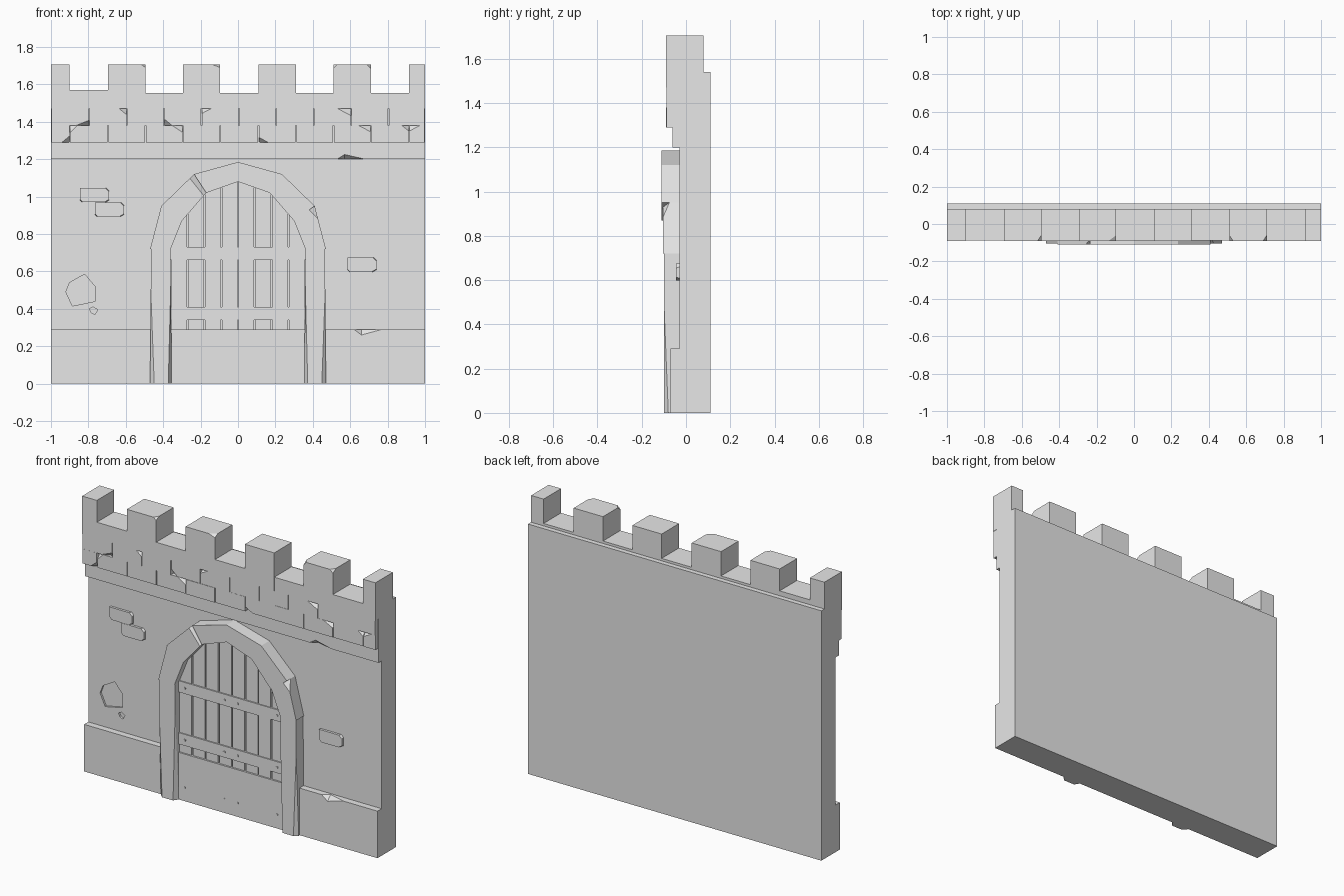
import bpy, bmesh, random
from mathutils import Vector

random.seed(4)
cube = bpy.data.objects.get("Cube")
if cube:
    bpy.data.objects.remove(cube)

GREY = (0.8, 0.8, 0.8, 1)
stone = bpy.data.materials.new("plain_grey")
stone.use_nodes = True
stone.diffuse_color = GREY
stone.node_tree.nodes["Principled BSDF"].inputs["Base Color"].default_value = GREY


def prism(name, pts, front, back, chips=()):
    """Extrude an x-z outline from front to back; chips slice off front corners.
    A chip is (x, z, side_x, side_z, width, height, depth)."""
    bm = bmesh.new()
    face = bm.faces.new([bm.verts.new((x, front, z)) for x, z in pts])
    new = bmesh.ops.extrude_face_region(bm, geom=[face])["geom"]
    bmesh.ops.translate(bm, vec=(0, back - front, 0),
                        verts=[v for v in new if isinstance(v, bmesh.types.BMVert)])
    for x, z, sx, sz, w, h, d in chips:
        cut = bmesh.ops.bisect_plane(
            bm, geom=bm.verts[:] + bm.edges[:] + bm.faces[:], clear_outer=True,
            plane_co=(x - sx * w, front, z), plane_no=Vector((sx / w, -1 / d, sz / h)).normalized())
        edges = [e for e in cut["geom_cut"] if isinstance(e, bmesh.types.BMEdge)]
        bmesh.ops.holes_fill(bm, edges=edges)
    bmesh.ops.recalc_face_normals(bm, faces=bm.faces[:])
    mesh = bpy.data.meshes.new(name)
    bm.to_mesh(mesh)
    bm.free()
    mesh.materials.append(stone)
    ob = bpy.data.objects.new(name, mesh)
    bpy.context.collection.objects.link(ob)
    return ob


def block(name, x0, x1, z0, z1, front, back, corners=()):
    """Box with chipped corners given as (side_x, side_z, width, height, depth)."""
    chips = [(x1 if c[0] > 0 else x0, z1 if c[1] > 0 else z0, *c) for c in corners]
    return prism(name, [(x0, z0), (x1, z0), (x1, z1), (x0, z1)], front, back, chips)


# Wall slab with two broken-out hollows
wall = block("wall", -1, 1, 0, 1.54, -0.03, 0.11)
hollows = {
    "large_hollow": [(-.92, .49), (-.9, .54), (-.82, .585), (-.765, .52), (-.765, .44), (-.885, .415)],
    "small_hollow": [(-.795, .4), (-.775, .41), (-.75, .395), (-.765, .37), (-.785, .38)],
}
for name, pts in hollows.items():
    cutter = prism(name + "_cutter", pts, -0.1, -0.018)
    cutter.hide_render = True
    cutter.hide_viewport = True
    mod = wall.modifiers.new(name, "BOOLEAN")
    mod.operation = "DIFFERENCE"
    mod.solver = "EXACT"
    mod.object = cutter

# Plinth and ledge, each split where a piece has broken away
block("plinth_right", -1, .66, 0, .29, -0.07, 0, [(1, 1, .04, .03, .03)])
block("plinth_left", .66, 1, 0, .29, -0.07, 0, [(-1, 1, .11, .03, .03)])
block("ledge_right", -1, .57, 1.2, 1.29, -0.06, 0, [(1, -1, .04, .025, .03)])
block("ledge_left", .57, 1, 1.2, 1.29, -0.06, 0, [(-1, -1, .11, .025, .03)])

# Parapet core, merlons and the low blocks between them
block("parapet_core", -1, 1, 1.29, 1.5, -0.06, 0.08)
joints = [-1, -.9, -.695, -.495, -.295, -.095, .11, .31, .51, .71, .915, 1]
top_chips = {2: [(1, 1, .02, .015, .03)], 4: [(1, 1, .04, .015, .03)],
             8: [(1, 1, .02, .02, .03), (-1, 1, .02, .02, .03)]}
for i, (a, b) in enumerate(zip(joints, joints[1:])):
    if i % 2 == 0:
        block("merlon", a, b, 1.47, 1.705, -0.09, 0.08, top_chips.get(i, ()))
    else:
        block("crenel_block", a, b, 1.47, 1.57 if i == 1 else 1.555,
              -0.09 + random.uniform(0, .003), 0.08)

# Two brick courses below the parapet, in running bond with chipped corners
for row, (z0, z1) in enumerate([(1.29, 1.38), (1.38, 1.47)]):
    if row == 0:
        cuts = joints
    else:
        cuts = [-1] + [-.795 + .2 * k for k in range(9)] + [1]
    for i, (a, b) in enumerate(zip(cuts, cuts[1:])):
        corners = []
        if random.random() < .6:
            corners.append((random.choice((-1, 1)), random.choice((-1, 1)),
                            random.uniform(.03, .07), random.uniform(.025, .04), .03))
        block("parapet_brick", a + .002, b - .002, z0, z1,
              -0.09 + random.uniform(0, .004), 0, corners)

# Bricks standing proud of the wall
for x, z in [(-.845, .97), (-.765, .893), (.585, .598)]:
    block("wall_brick", x, x + .155, z, z + .076, -0.045, 0,
          [(1, 1, .02, .02, .05), (-1, -1, .015, .015, .05), (1, -1, .025, .015, .05)])

# Door frame posts with worn edges
for s, side in ((-1, "right"), (1, "left")):
    pts = [(s * .355, 0), (s * .47, 0), (s * .465, .72), (s * .36, .72)]
    prism(side + "_door_post", pts, -0.1, 0,
          [(s * .47, .0, s, -1, .022, .6, .02), (s * .355, 0, -s, -1, .018, .7, .03)])

# Arch stones: outer and inner outline of one half, mirrored
outer = [(.47, .72), (.41, .95), (.235, 1.12), (0, 1.185)]
inner = [(.36, .72), (.3, .87), (.17, 1.02), (0, 1.08)]
for s in (-1, 1):
    for i in range(3):
        quad = [outer[i], outer[i + 1], inner[i + 1], inner[i]]
        chips = []
        if (s, i) == (-1, 1):
            chips = [(-.235, 1.12, 1, 1, .04, .05, .03)]
        if (s, i) == (1, 0):
            chips = [(.41, .95, 1, 1, .05, .05, .03)]
        prism("arch_stone", [(s * x, z) for x, z in quad],
              -0.105 if i == 0 else -0.11, 0, chips)


def arch_height(x):
    """Height of the inner arch outline at x."""
    x = abs(x)
    for (xa, za), (xb, zb) in zip(inner, inner[1:]):
        if xb <= x <= xa:
            return za + (zb - za) * (xa - x) / (xa - xb)
    return inner[0][1]


# Door planks, their tops hidden behind the arch
edges = [-.36, -.27, -.18, -.09, 0, .09, .18, .27, .36]
for a, b in zip(edges, edges[1:]):
    l, r = a + .004, b - .004
    pts = [(l, .01), (r, .01), (r, arch_height(r) + .025), (l, arch_height(l) + .025)]
    side = random.choice((-1, 1))
    prism("door_plank", pts, -0.058 - random.uniform(0, .003), 0,
          [(r if side > 0 else l, .01, side, -1, .015, .04, .03)])

# Cross beams and nails
for z in (.05, .34, .66):
    block("door_beam", -.36, .36, z, z + .07, -0.067, 0)
    for x in (-.315, -.045, .045, .315):
        bpy.ops.mesh.primitive_cylinder_add(vertices=6, radius=.007, depth=.01,
                                            location=(x, -0.068, z + .035),
                                            rotation=(1.5708, 0, 0))
        nail = bpy.context.object
        nail.name = "door_nail"
        nail.data.materials.append(stone)
